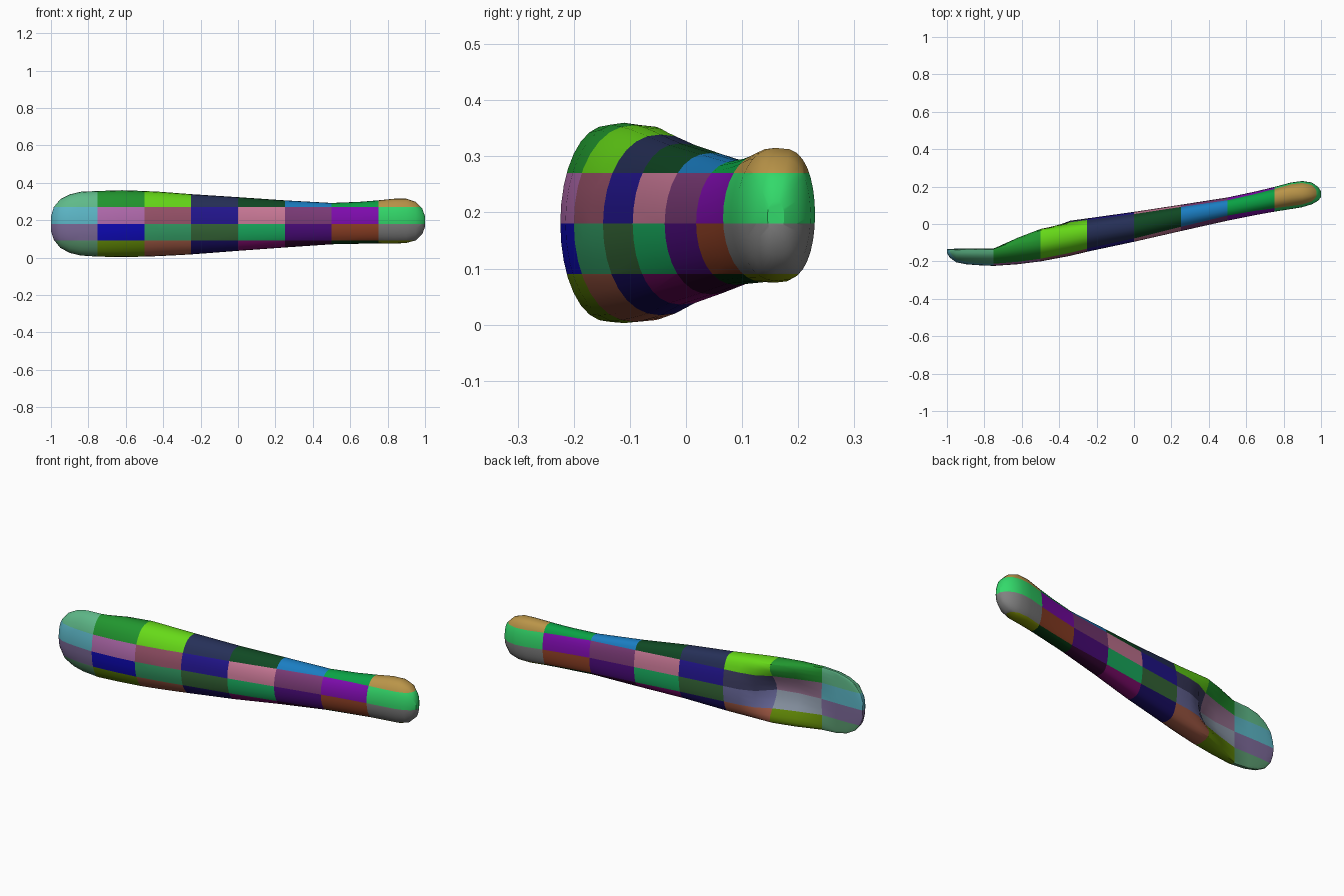
import bpy, bmesh, math

if "Cube" in bpy.data.objects:
    bpy.data.objects.remove(bpy.data.objects["Cube"])

# Cross-sections: x, z low, z high, y front, y widest, y back, depth of rear notch
SECTIONS = [
    (-1.00, .14, .22, -.155, -.14, -.135, 0), (-.985, .095, .27, -.18, -.14, -.133, 0),
    (-.95, .052, .312, -.205, -.14, -.132, 0), (-.90, .025, .338, -.215, -.135, -.13, 0),
    (-.84, .011, .352, -.22, -.135, -.13, 0), (-.75, .005, .356, -.224, -.135, -.13, 0),
    (-.62, .003, .36, -.215, -.11, -.045, .075), (-.50, .005, .356, -.20, -.09, .018, .11),
    (-.42, .008, .352, -.185, -.075, .016, .03), (-.34, .012, .346, -.17, -.06, .018, 0),
    (-.25, .017, .339, -.148, -.045, .03, 0), (0, .036, .323, -.095, -.01, .065, 0),
    (.25, .054, .306, -.038, .045, .103, 0), (.50, .071, .292, .018, .09, .142, 0),
    (.65, .074, .298, .048, .12, .174, 0), (.75, .076, .306, .066, .14, .198, 0),
    (.84, .075, .315, .08, .158, .222, 0), (.90, .078, .315, .09, .16, .23, 0),
    (.95, .092, .298, .105, .16, .222, 0), (.985, .125, .262, .125, .16, .198, 0),
    (1.0, .165, .22, .145, .16, .175, 0),
]
SIDES = 32

# Patch colours: rows from the top down, columns along x
ROWS = [
    "5fb888 269432 66d81e 2a3358 174a28 207cc0 12a046 b8934a",
    "5cb4c4 b06aac 98546a 281c90 cc7a98 7c3e78 8014b0 36d86a",
    "7c6a98 1612b8 38a068 3a6a3c 20b464 501480 96462c 808080",
    "5c9a70 668e10 a45c48 201668 80146e 380e36 0e3a18 80900e",
]
REAR = {(1, 1): "94708e", (2, 1): "8f9bab", (1, 2): "3e3e60", (2, 2): "6a6a9c"}


def material(name, code):
    m = bpy.data.materials.new(name)
    rgb = [int(code[i:i + 2], 16) / 255 for i in (0, 2, 4)]
    m.diffuse_color = [c ** 2.2 for c in rgb] + [1]
    m.use_nodes = True
    m.node_tree.nodes["Principled BSDF"].inputs["Base Color"].default_value = m.diffuse_color
    return m


def ring(bm, x, z0, z1, yf, yc, yb, notch):
    pts = []
    for i in range(SIDES):
        a = 2 * math.pi * i / SIDES
        c, s = math.cos(a), math.sin(a)
        if c < 0:
            y = yc + (yc - yf) * -abs(c) ** .9
        else:
            y = yc + (yb - yc) * c ** .65 - notch * c ** 4
        pts.append(bm.verts.new((x, y, (z0 + z1) / 2 + (z1 - z0) / 2 * s)))
    return pts


# Lofted bat-like body with a notched, flattened end
bm = bmesh.new()
rings = [ring(bm, *s) for s in SECTIONS]
for a, b in zip(rings, rings[1:]):
    for i in range(SIDES):
        j = (i + 1) % SIDES
        bm.faces.new((a[i], a[j], b[j], b[i]))
bm.faces.new(rings[0][::-1])
bm.faces.new(rings[-1])
bmesh.ops.recalc_face_normals(bm, faces=bm.faces)

# Grid of cuts that separates the coloured patches
cuts = [((-1 + .25 * i, 0, 0), (1, 0, 0)) for i in range(1, 8)]
cuts += [((0, 0, .09 * i), (0, 0, 1)) for i in range(1, 4)]
for co, no in cuts:
    bmesh.ops.bisect_plane(bm, geom=bm.verts[:] + bm.edges[:] + bm.faces[:],
                           dist=1e-5, plane_co=co, plane_no=no)

me = bpy.data.meshes.new("body")
slots = {}
for r, row in enumerate(ROWS):
    for c, code in enumerate(row.split()):
        slots[r, c] = len(me.materials)
        me.materials.append(material(f"patch_{r}_{c}", code))
rear_slots = {}
for key, code in REAR.items():
    rear_slots[key] = len(me.materials)
    me.materials.append(material("rear_patch_%d_%d" % key, code))
for f in bm.faces:
    p = f.calc_center_median()
    key = (min(3, max(0, 3 - int(p.z / .09))), min(7, max(0, int((p.x + 1) / .25))))
    rear = f.normal.y > .2 and key in rear_slots
    f.material_index = rear_slots[key] if rear else slots[key]
bm.to_mesh(me)
bm.free()

body = bpy.data.objects.new("body", me)
bpy.context.collection.objects.link(body)
bpy.context.view_layer.objects.active = body
body.select_set(True)
bpy.ops.object.shade_smooth_by_angle(angle=math.radians(30))
